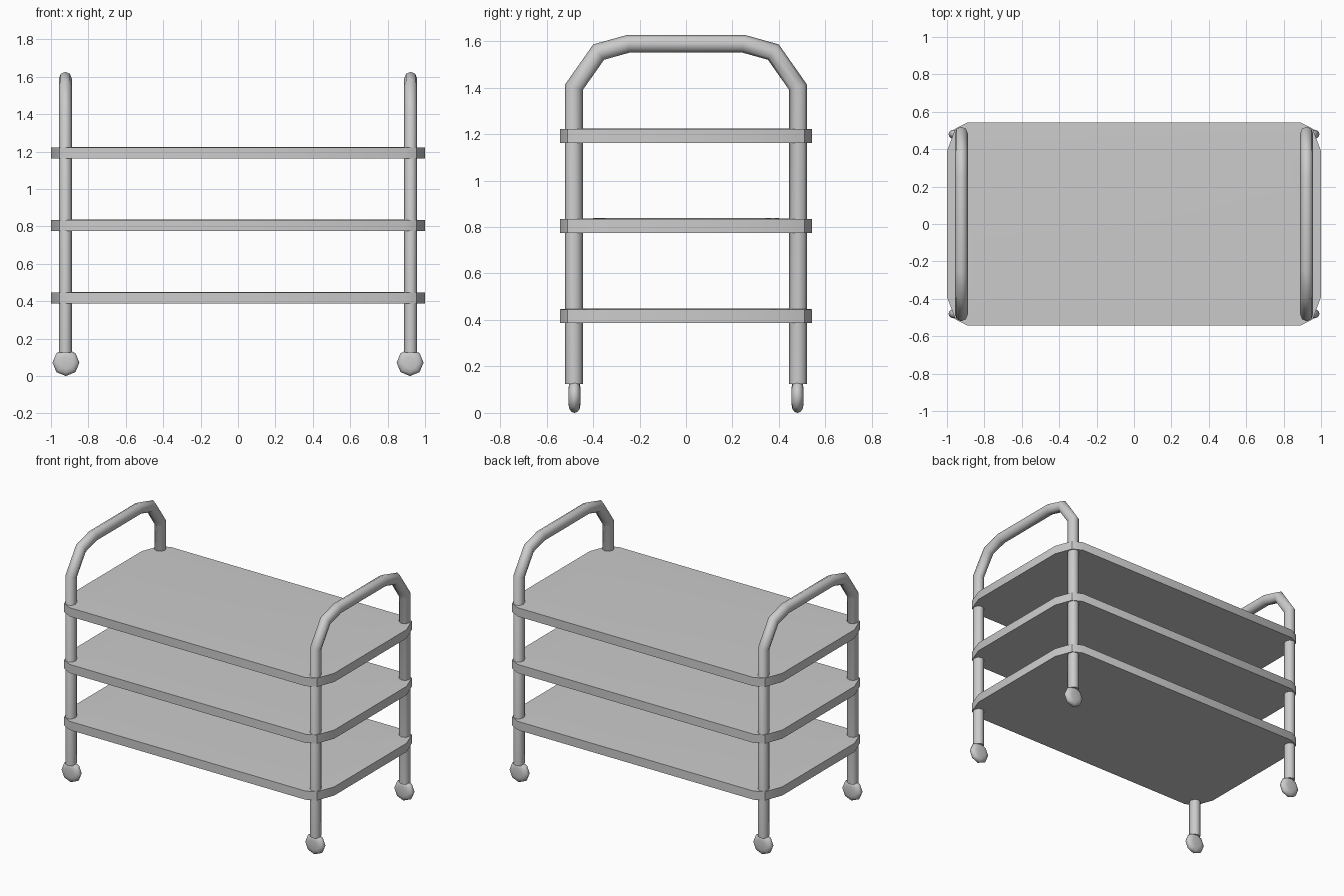
import bpy, bmesh
from math import pi, cos, sin, radians
from mathutils import Vector

if "Cube" in bpy.data.objects:
    bpy.data.objects.remove(bpy.data.objects["Cube"])


def finish(name, bm, angle):
    bmesh.ops.recalc_face_normals(bm, faces=bm.faces[:])
    me = bpy.data.meshes.new(name)
    bm.to_mesh(me)
    bm.free()
    ob = bpy.data.objects.new(name, me)
    bpy.context.collection.objects.link(ob)
    bpy.ops.object.select_all(action='DESELECT')
    ob.select_set(True)
    bpy.context.view_layer.objects.active = ob
    bpy.ops.object.shade_smooth_by_angle(angle=radians(angle))
    return ob


def loft(name, rings, angle):
    """Skin closed rings of points and cap both ends."""
    bm = bmesh.new()
    loops = [[bm.verts.new(p) for p in ring] for ring in rings]
    n = len(loops[0])
    for a, b in zip(loops, loops[1:]):
        for i in range(n):
            j = (i + 1) % n
            bm.faces.new((a[i], a[j], b[j], b[i]))
    bm.faces.new(loops[0])
    bm.faces.new(loops[-1])
    return finish(name, bm, angle)


# Shelves: slabs with chamfered corners and a slightly crowned top
corner = [(1.0, 0.39), (0.955, 0.51), (0.89, 0.543)]
inner = [(0.87, 0.33), (0.84, 0.37), (0.79, 0.39)]


def outline(c, z):
    r = c[::-1]
    pts = (c + [(-x, y) for x, y in r]
           + [(-x, -y) for x, y in c] + [(x, -y) for x, y in r])
    return [(x, y, z) for x, y in pts]


for name, z in (("bottom", 0.387), ("middle", 0.775), ("top", 1.162)):
    loft(name + "_shelf", [outline(corner, z), outline(corner, z + 0.059),
                           outline(inner, z + 0.063)], 30)

# Side frames: one mitred tube runs up, over as the handle, and down
half = [(0.482, 0.125), (0.482, 1.402), (0.376, 1.553), (0.247, 1.589)]
path = [Vector(p) for p in half + [(-y, z) for y, z in half[::-1]]]
SIDES = 8


def tube_rings(x0):
    rings = []
    for i, p in enumerate(path):
        d1 = (path[max(i, 1)] - path[max(i, 1) - 1]).normalized()
        k = min(i, len(path) - 2)
        d2 = (path[k + 1] - path[k]).normalized()
        t = (d1 + d2).normalized()
        nrm = Vector((-t.y, t.x)) / t.dot(d1)
        ring = []
        for s in range(SIDES):
            a = 2 * pi * s / SIDES
            q = p + nrm * 0.038 * sin(a)
            ring.append((x0 + 0.035 * cos(a), q.x, q.y))
        rings.append(ring)
    return rings


for side, sx in (("left", -1), ("right", 1)):
    loft(side + "_frame", tube_rings(sx * 0.923), 50)

# Wheels: eight-sided rounded discs under each post
profile = [(0.035, -0.026), (0.056, -0.022), (0.068, -0.012), (0.072, 0),
           (0.068, 0.012), (0.056, 0.022), (0.035, 0.026)]
for side, sx in (("left", -1), ("right", 1)):
    for end, sy in (("front", -1), ("back", 1)):
        rings = [[(sx * 0.92 + r * cos(k * pi / 4), sy * 0.48 + y,
                   0.072 + r * sin(k * pi / 4)) for k in range(8)]
                 for r, y in profile]
        loft(f"{end}_{side}_wheel", rings, 60)
